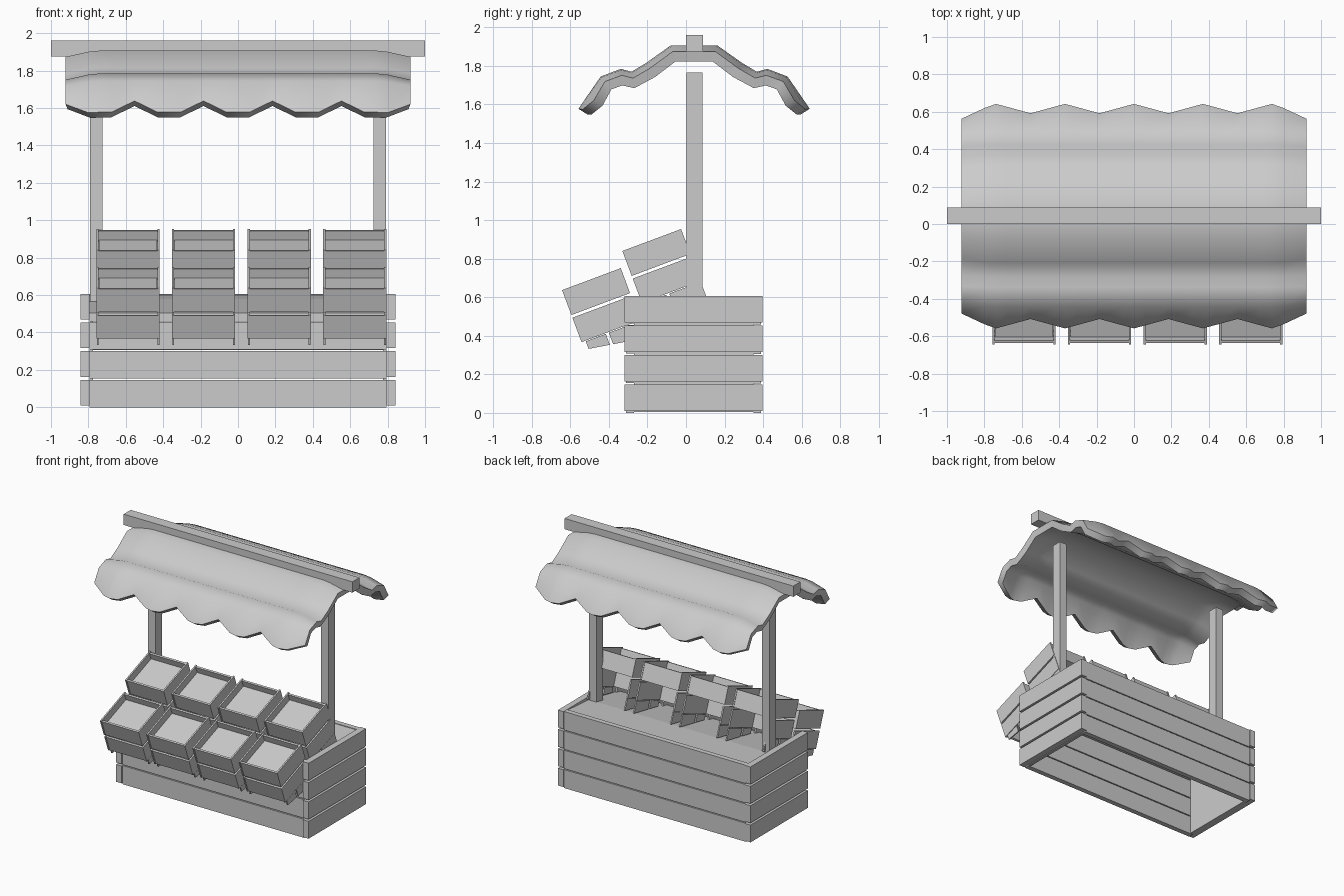
import bpy, bmesh, math
from mathutils import Matrix, Vector

if "Cube" in bpy.data.objects:
    bpy.data.objects.remove(bpy.data.objects["Cube"])


def finish(bm, name):
    bmesh.ops.recalc_face_normals(bm, faces=bm.faces)
    me = bpy.data.meshes.new(name)
    bm.to_mesh(me)
    bm.free()
    ob = bpy.data.objects.new(name, me)
    bpy.context.collection.objects.link(ob)
    return ob


def prism(bm, x0, x1, pts, M=Matrix()):
    """Extrude a (y, z) polygon from x0 to x1."""
    a = [bm.verts.new(M @ Vector((x0, y, z))) for y, z in pts]
    b = [bm.verts.new(M @ Vector((x1, y, z))) for y, z in pts]
    bm.faces.new(a)
    bm.faces.new(b[::-1])
    for i in range(len(pts)):
        j = (i + 1) % len(pts)
        bm.faces.new((a[i], b[i], b[j], a[j]))


def box(bm, x, y, z, M=Matrix()):
    prism(bm, x[0], x[1], [(y[0], z[0]), (y[1], z[0]), (y[1], z[1]), (y[0], z[1])], M)


# Stand walls: planks with narrow gaps, front one row lower
bm = bmesh.new()
for i in range(4):
    z = 0.153 * i
    for s in (-1, 1):
        xs = sorted((s * 0.793, s * 0.842))
        box(bm, xs, (-0.32, 0.397), (z + 0.01, z + 0.147))
    box(bm, (-0.795, 0.795), (0.35, 0.39), (z, z + 0.146))
    if i < 3:
        box(bm, (-0.795, 0.795), (-0.31, -0.27), (z * 1.01, z * 1.01 + 0.147))
finish(bm, "wall_planks")

# Inner side panels behind the planks
bm = bmesh.new()
for s in (-1, 1):
    xs = sorted((s * 0.775, s * 0.795))
    prism(bm, xs[0], xs[1], [(-0.27, 0.005), (0.35, 0.005), (0.35, 0.57), (-0.27, 0.48)])
finish(bm, "side_liners")

# Sloping display board
bm = bmesh.new()
prism(bm, -0.795, 0.795, [(-0.3, 0.46), (0.35, 0.56), (0.35, 0.6),
                          (0.08, 0.58), (-0.3, 0.505)])
finish(bm, "display_board")

# Posts and ridge beam
for side, s in (("left", -1), ("right", 1)):
    bm = bmesh.new()
    box(bm, sorted((s * 0.725, s * 0.79)), (0.003, 0.085), (0.55, 1.767))
    finish(bm, side + "_post")
bm = bmesh.new()
box(bm, (-1, 1), (0.0, 0.088), (1.875, 1.96))
finish(bm, "ridge_beam")


# Tilted crates, local y = depth, local z = up from the top rim
def crate(name, cx, y, z, foot_end):
    M = Matrix.Translation((cx, y, z)) @ Matrix.Rotation(math.radians(20.5), 4, 'X')
    D = 0.325
    bm = bmesh.new()
    for top, bot in ((0, -0.138), (-0.153, -0.288)):
        for s in (-1, 1):
            box(bm, sorted((s * 0.157, s * 0.169)), (0, D), (bot, top), M)
        box(bm, (-0.157, 0.157), (0.004, 0.019), (bot, top - 0.006), M)
    box(bm, (-0.157, 0.157), (D - 0.019, D - 0.004), (-0.138, -0.006), M)
    # wedge feet: thin side plates in two pieces
    for a, b in ((0.022, 0.133), (0.15, foot_end)):
        pts = [(a, -0.292), (b, -0.292), (b, -0.33 - 0.17 * b), (a, -0.33 - 0.17 * a)]
        for s in (-1, 1):
            prism(bm, s * 0.157, s * 0.167, pts, M)
    finish(bm, name)
    bm = bmesh.new()
    box(bm, (-0.156, 0.156), (0.019, D - 0.019), (-0.138, -0.057), M)
    finish(bm, name + "_filling")


for i in range(4):
    cx = -0.588 + 0.404 * i
    crate("upper_crate_%d" % (i + 1), cx, -0.33, 0.84, 0.325)
    crate("lower_crate_%d" % (i + 1), cx, -0.643, 0.637, 0.24)

# Awning: wavy half profile mirrored about the ridge, scalloped hem
half = [(0.12, 1.907), (0.25, 1.815), (0.325, 1.77), (0.38, 1.785), (0.485, 1.745)]
YC, TEETH, HX = 0.042, 5, 0.922
cols = []
for t in range(TEETH):
    for f, ky, kz in ((0, 0, 0), (1 / 3, 0.67, 1), (0.5, 1, 1), (2 / 3, 0.67, 1)):
        cols.append((-HX + 2 * HX * (t + f) / TEETH, ky, kz))
cols.append((HX, 0, 0))
bm = bmesh.new()
grid = []
for x, ky, kz in cols:
    tip = (0.55 + 0.05 * ky, 1.638 - 0.06 * kz)
    right = half + [tip]
    prof = [Vector((-y, z)) for y, z in reversed(right)] + [Vector(p) for p in right]
    # ends curl inwards along the profile normal
    drop = 0.034 * max(0, (abs(x) - 0.735) / (HX - 0.735)) ** 1.6
    row = []
    for i, p in enumerate(prof):
        t = (prof[min(i + 1, len(prof) - 1)] - prof[max(i - 1, 0)]).normalized()
        q = p + Vector((t.y, -t.x)) * drop
        row.append(bm.verts.new((x, q.x + YC, q.y)))
    grid.append(row)
for r0, r1 in zip(grid, grid[1:]):
    for i in range(len(r0) - 1):
        bm.faces.new((r0[i], r1[i], r1[i + 1], r0[i + 1]))
awning = finish(bm, "awning")
if sum(p.normal.z for p in awning.data.polygons) < 0:
    awning.data.flip_normals()
m = awning.modifiers.new("thickness", 'SOLIDIFY')
m.thickness = 0.054
m.offset = -1
bpy.ops.object.select_all(action='DESELECT')
awning.select_set(True)
bpy.context.view_layer.objects.active = awning
bpy.ops.object.modifier_apply(modifier=m.name)
bpy.ops.object.shade_smooth_by_angle(angle=math.radians(85))
